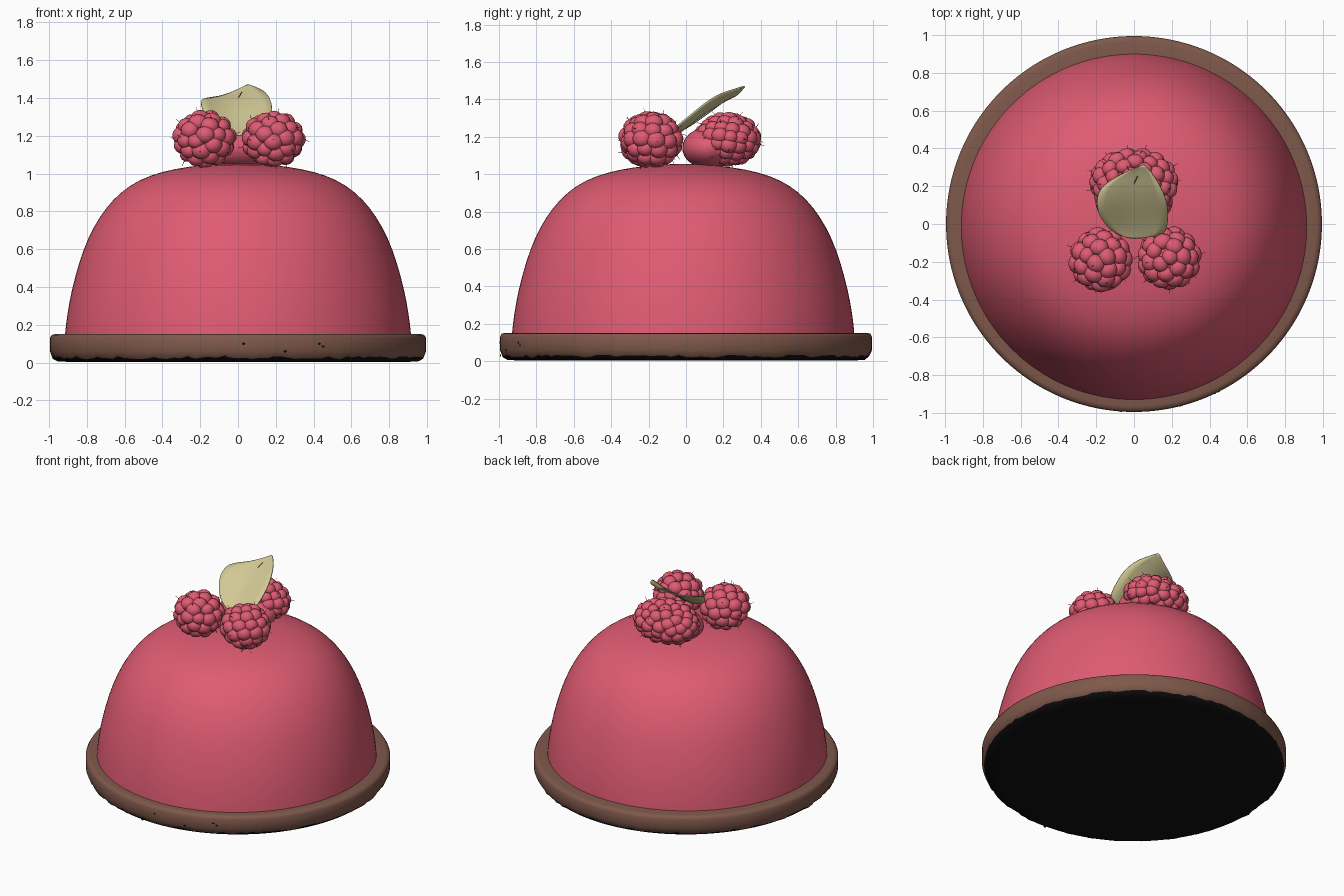
import bpy, bmesh, math, random
from mathutils import Vector, Matrix

random.seed(4)
cube = bpy.data.objects.get("Cube")
if cube:
    bpy.data.objects.remove(cube, do_unlink=True)


def material(name, r, g, b):
    m = bpy.data.materials.new(name)
    m.use_nodes = True
    m.diffuse_color = (r, g, b, 1)
    bsdf = m.node_tree.nodes["Principled BSDF"]
    bsdf.inputs["Base Color"].default_value = (r, g, b, 1)
    bsdf.inputs["Roughness"].default_value = 0.6
    return m


PINK = material("raspberry pink", 0.74, 0.105, 0.17)
BROWN = material("biscuit brown", 0.21, 0.098, 0.07)
BLACK = material("dark underside", 0.005, 0.005, 0.005)
LEAF = material("pale leaf green", 0.64, 0.58, 0.30)
VEIN = material("olive vein", 0.17, 0.15, 0.07)


def finish(name, bm, *mats, angle=60):
    mesh = bpy.data.meshes.new(name)
    bm.to_mesh(mesh)
    bm.free()
    ob = bpy.data.objects.new(name, mesh)
    bpy.context.collection.objects.link(ob)
    for m in mats:
        mesh.materials.append(m)
    bpy.ops.object.select_all(action="DESELECT")
    ob.select_set(True)
    bpy.context.view_layer.objects.active = ob
    bpy.ops.object.shade_smooth_by_angle(angle=math.radians(angle))
    return ob


def lathe(profile, steps):
    """Spin an (r, z) profile around the z axis."""
    bm = bmesh.new()
    vs = [bm.verts.new((r, 0, z)) for r, z in profile]
    edges = [bm.edges.new(p) for p in zip(vs, vs[1:])]
    bmesh.ops.spin(bm, geom=vs + edges, cent=(0, 0, 0), axis=(0, 0, 1),
                   angle=math.tau, steps=steps, use_duplicate=False)
    bmesh.ops.remove_doubles(bm, verts=bm.verts, dist=1e-4)
    bmesh.ops.recalc_face_normals(bm, faces=bm.faces)
    return bm


# Biscuit base with a ragged dark underside
RAGGED = 0.027
bm = lathe([(0, 0.004), (0.9, 0.004), (0.955, 0.007), (0.98, RAGGED), (0.995, 0.06),
            (0.995, 0.13), (0.985, 0.147), (0.965, 0.152), (0.88, 0.152), (0, 0.152)], 160)
for f in bm.faces:
    f.material_index = 1 if f.calc_center_median().z < RAGGED else 0
for v in bm.verts:
    if abs(v.co.z - RAGGED) < 0.001:
        v.co.z += random.uniform(-0.008, 0.008)
finish("biscuit_base", bm, BROWN, BLACK, angle=50)

# Small dark pits on the rim
bm = bmesh.new()
for x, z in ((0.03, 0.1), (0.43, 0.1), (0.25, 0.06), (-0.07, 0.03), (0.45, 0.085)):
    a = math.asin(x / 0.995)
    mat = (Matrix.Rotation(a, 4, "Z") @ Matrix.Translation((0, -0.994, z))
           @ Matrix.Diagonal((0.011, 0.003, 0.008, 1)))
    bmesh.ops.create_icosphere(bm, subdivisions=1, radius=1, matrix=mat)
finish("rim_pits", bm, BLACK)

# Glazed dome
bm = lathe([(0.918, 0.13), (0.912, 0.2), (0.895, 0.32), (0.865, 0.45), (0.82, 0.6),
            (0.765, 0.72), (0.7, 0.82), (0.62, 0.905), (0.52, 0.97), (0.4, 1.012),
            (0.26, 1.038), (0.12, 1.052), (0, 1.055)], 64)
dome = finish("glazed_dome", bm, PINK)
dome.location.y = -0.015
sub = dome.modifiers.new("smooth", "SUBSURF")
sub.levels = sub.render_levels = 1


def berry(name, centre, radii, count, bead, tilt):
    """Cluster of beads spread evenly over an ellipsoid, with fine hairs."""
    bm = bmesh.new()
    place = Matrix.Translation(centre)
    inner = Vector(radii) - Vector((bead, bead, bead)) * 0.85
    bmesh.ops.create_icosphere(bm, subdivisions=3, radius=1,
                               matrix=place @ Matrix.Diagonal((*inner, 1)))
    for i in range(count):
        h = 1 - (2 * i + 1) / count
        a = i * math.pi * (3 - math.sqrt(5))
        s = math.sqrt(1 - h * h)
        n = Matrix.Rotation(tilt, 3, "X") @ Vector((s * math.cos(a), s * math.sin(a), h))
        pos = Vector([n[k] * inner[k] for k in range(3)])
        turn = n.to_track_quat("Z", "Y").to_matrix().to_4x4()
        size = bead * random.uniform(0.92, 1.1)
        at = place @ Matrix.Translation(pos) @ turn
        bmesh.ops.create_icosphere(bm, subdivisions=2, radius=size,
                                   matrix=at @ Matrix.Diagonal((1.05, 0.95, 0.85, 1)))
        if i % 3 == 0:
            lean = Matrix.Rotation(random.uniform(-0.6, 0.6), 4, "X")
            hair = at @ lean @ Matrix.Translation((0, 0, bead))
            bmesh.ops.create_cone(bm, segments=4, radius1=0.002, radius2=0.001,
                                  depth=0.035, matrix=hair)
    return finish(name, bm, PINK)


# Three berries on top
berry("berry_front_right", (-0.178, -0.19, 1.182), (0.172, 0.172, 0.155), 46, 0.046, 0.9)
berry("berry_front_left", (0.185, -0.18, 1.182), (0.172, 0.168, 0.153), 46, 0.046, -0.5)
berry("berry_back", (0, 0.222, 1.185), (0.24, 0.182, 0.148), 80, 0.042, -1.2)

# Smooth open end of the back berry
bm = bmesh.new()
bmesh.ops.create_uvsphere(bm, u_segments=32, v_segments=16, radius=1,
                          matrix=Matrix.Translation((0, 0.12, 1.14))
                          @ Matrix.Diagonal((0.205, 0.14, 0.11, 1)))
finish("berry_back_end", bm, PINK)

# Leaf: rows of left edge, midrib and right edge
rows = [
    ((-0.05, -0.07, 1.21), (0, -0.08, 1.2), (0.07, -0.07, 1.21)),
    ((-0.12, -0.04, 1.25), (-0.02, -0.03, 1.21), (0.17, -0.06, 1.25)),
    ((-0.18, 0.03, 1.32), (-0.03, 0.05, 1.26), (0.18, 0.02, 1.31)),
    ((-0.2, 0.1, 1.375), (-0.03, 0.12, 1.31), (0.18, 0.1, 1.38)),
    ((-0.19, 0.19, 1.4), (-0.01, 0.2, 1.37), (0.15, 0.18, 1.43)),
    ((-0.08, 0.26, 1.405), (0.02, 0.26, 1.42), (0.11, 0.25, 1.45)),
    ((0.04, 0.31, 1.465), (0.05, 0.315, 1.47), (0.06, 0.31, 1.47)),
]
bm = bmesh.new()
grid = [[bm.verts.new(p) for p in row] for row in rows]
for low, high in zip(grid, grid[1:]):
    for k in range(2):
        bm.faces.new((low[k], low[k + 1], high[k + 1], high[k]))
leaf = finish("leaf", bm, LEAF)
sub = leaf.modifiers.new("smooth", "SUBSURF")
sub.levels = sub.render_levels = 2
thick = leaf.modifiers.new("thickness", "SOLIDIFY")
thick.thickness = 0.007
thick.offset = 0


# Thin veins laid on the leaf
def vein(name, points):
    curve = bpy.data.curves.new(name, "CURVE")
    curve.dimensions = "3D"
    curve.bevel_depth = 0.0025
    curve.bevel_resolution = 1
    line = curve.splines.new("POLY")
    line.points.add(len(points) - 1)
    for p, co in zip(line.points, points):
        p.co = (*co, 1)
    curve.materials.append(VEIN)
    ob = bpy.data.objects.new(name, curve)
    bpy.context.collection.objects.link(ob)


lift = Vector((0, -0.006, 0.012))
vein("midrib", [Vector(row[1]) + lift for row in rows[1:6]])
